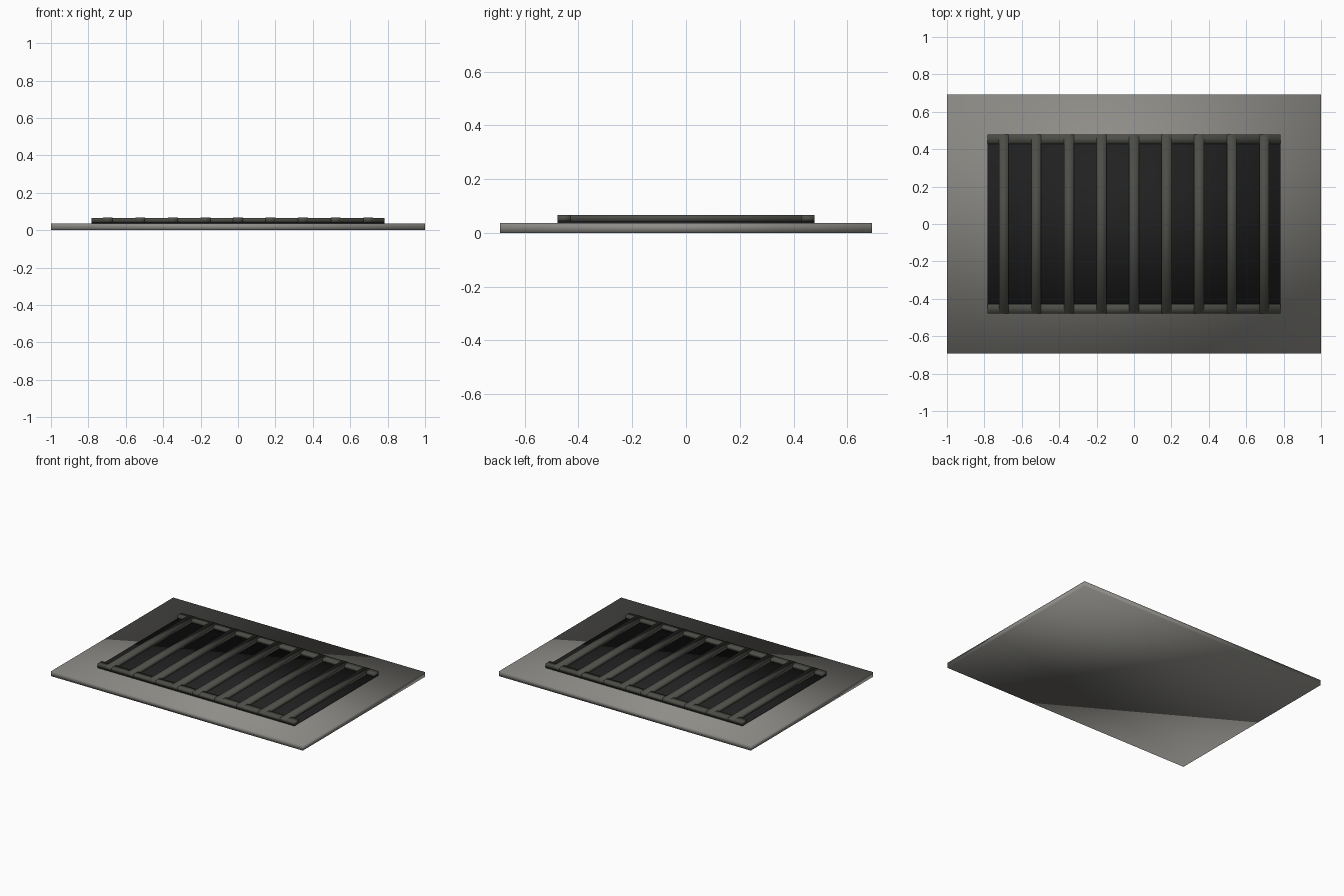
import bpy

cube = bpy.data.objects.get("Cube")
if cube:
    bpy.data.objects.remove(cube, do_unlink=True)


def material(name, rgb):
    m = bpy.data.materials.new(name)
    m.use_nodes = True
    m.diffuse_color = (*rgb, 1)
    m.node_tree.nodes["Principled BSDF"].inputs["Base Color"].default_value = (*rgb, 1)
    return m


def box(name, x, y, z0, z1, sx, sy, mat):
    """Soft-shaded box centred at x, y and spanning z0 to z1."""
    bpy.ops.mesh.primitive_cube_add(size=1, location=(x, y, (z0 + z1) / 2))
    ob = bpy.context.object
    ob.name = name
    ob.scale = (sx, sy, z1 - z0)
    bpy.ops.object.transform_apply(location=False, rotation=False, scale=True)
    bpy.ops.object.shade_smooth()
    ob.data.materials.append(mat)
    return ob


frame_grey = material("warm grey metal", (0.27, 0.265, 0.245))
bar_grey = material("dark grey metal", (0.075, 0.075, 0.065))
shadow = material("near black", (0.015, 0.015, 0.015))

# Base slab and the dark backing of the grate
box("base_plate", 0, 0, 0, 0.036, 2, 1.385, frame_grey)
box("dark_backing", 0, 0, 0.03, 0.045, 1.565, 0.955, shadow)

# Long rails at front and back
for name, y in (("front_rail", -0.453), ("back_rail", 0.453)):
    box(name, 0, y, 0.042, 0.066, 1.565, 0.05, bar_grey)

# Nine slats across the grate
for i in range(9):
    box(f"slat_{i + 1}", (i - 4) * 0.174, 0, 0.042, 0.067, 0.052, 0.957, bar_grey)
